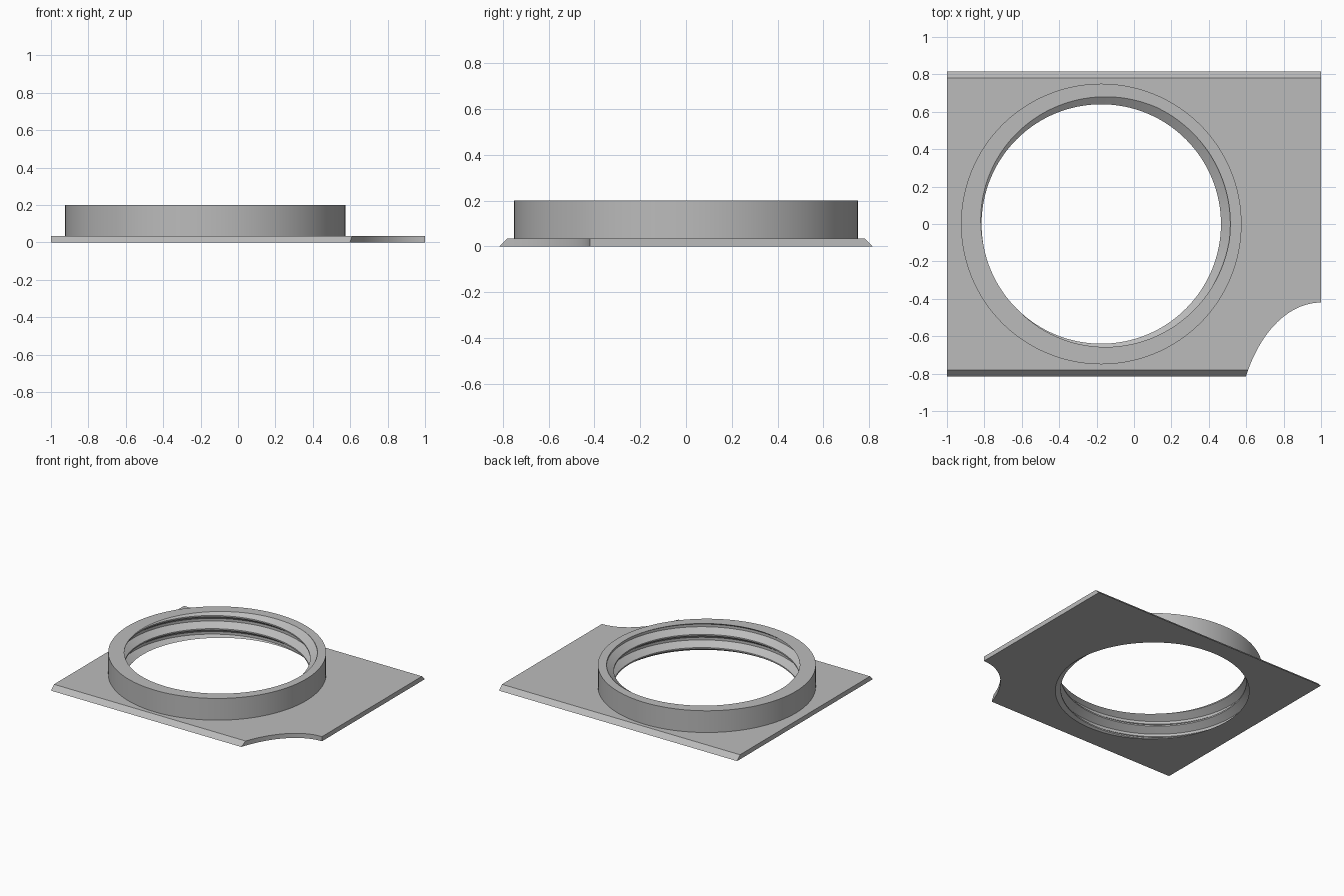
import bpy, bmesh
from math import sin, cos, pi, radians

cube = bpy.data.objects.get("Cube")
if cube:
    bpy.data.objects.remove(cube, do_unlink=True)

CX = -0.175          # ring axis
PITCH = 0.1
SEGS = 128

grey = bpy.data.materials.new("plain_grey")
grey.use_nodes = True
colour = (0.5, 0.5, 0.5, 1)
grey.diffuse_color = colour
grey.node_tree.nodes["Principled BSDF"].inputs["Base Color"].default_value = colour


def finish(name, bm):
    bmesh.ops.recalc_face_normals(bm, faces=bm.faces)
    mesh = bpy.data.meshes.new(name)
    bm.to_mesh(mesh)
    bm.free()
    mesh.materials.append(grey)
    obj = bpy.data.objects.new(name, mesh)
    bpy.context.collection.objects.link(obj)
    return obj


def cylinder(name, x, y, rx, ry, z0, z1):
    bm = bmesh.new()
    bmesh.ops.create_cone(bm, cap_ends=True, segments=SEGS, radius1=1, radius2=1, depth=1)
    for v in bm.verts:
        v.co = (x + v.co.x * rx, y + v.co.y * ry, z0 + (v.co.z + 0.5) * (z1 - z0))
    return finish(name, bm)


def combine(target, tool, operation):
    mod = target.modifiers.new(operation.lower(), "BOOLEAN")
    mod.object, mod.operation, mod.solver = tool, operation, "EXACT"
    bpy.context.view_layer.update()
    bpy.ops.object.select_all(action="DESELECT")
    bpy.context.view_layer.objects.active = target
    target.select_set(True)
    bpy.ops.object.modifier_apply(modifier=mod.name)
    bpy.data.objects.remove(tool, do_unlink=True)


def thread_core():
    """Solid screw whose flanks follow the helix, used to cut the thread."""
    profile = [(0, 0.64), (0.1, 0.64), (0.45, 0.69), (0.65, 0.69)]
    turns, start = 6, -0.163
    step = len(profile)
    rows = [(start + PITCH * (t + f), r) for t in range(turns) for f, r in profile]
    rows.append((start + PITCH * turns, profile[0][1]))
    last = len(rows) - 1
    bm = bmesh.new()
    cols = []
    for i in range(SEGS):
        a = 2 * pi * i / SEGS
        rise = PITCH * i / SEGS
        cols.append([bm.verts.new((CX + r * cos(a), r * sin(a), z + rise)) for z, r in rows])
    # the last column meets the first one a full pitch higher
    top = [bm.verts.new((CX + rows[0][1], 0, start + PITCH * (turns + f)))
           if f == 0 else
           bm.verts.new((CX + r, 0, start + PITCH * (turns + f))) for f, r in profile[1:]]
    top.append(bm.verts.new((CX + rows[0][1], 0, start + PITCH * (turns + 1))))
    seam = cols[0][step:] + top
    cols.append(seam)
    for a, b in zip(cols, cols[1:]):
        for j in range(last):
            bm.faces.new((a[j], b[j], b[j + 1], a[j + 1]))
    # fan caps, including the step at the seam
    low = bm.verts.new((CX, 0, start - PITCH))
    high = bm.verts.new((CX, 0, start + PITCH * (turns + 2)))
    for e in [e for e in bm.edges if e.is_boundary]:
        mid = (e.verts[0].co.z + e.verts[1].co.z) / 2
        bm.faces.new((e.verts[0], e.verts[1], low if mid < 0.1 else high))
    return finish("thread_core", bm)


# plate with sloped front and back edges
bm = bmesh.new()
section = [(-0.815, 0), (0.815, 0), (0.78, 0.035), (-0.78, 0.035)]
face = bm.faces.new([bm.verts.new((-1, y, z)) for y, z in section])
out = bmesh.ops.extrude_face_region(bm, geom=[face])
bmesh.ops.translate(bm, vec=(2, 0, 0),
                    verts=[g for g in out["geom"] if isinstance(g, bmesh.types.BMVert)])
plate = finish("threaded_ring_plate", bm)

# curved corner cut-out, raised ring, threaded hole
combine(plate, cylinder("corner_cutter", 1, -1.14, 0.45, 0.72, -0.1, 0.1), "DIFFERENCE")
combine(plate, cylinder("ring", CX, 0, 0.75, 0.75, 0.01, 0.2), "UNION")
combine(plate, thread_core(), "DIFFERENCE")
bpy.ops.object.shade_smooth_by_angle(angle=radians(25))
